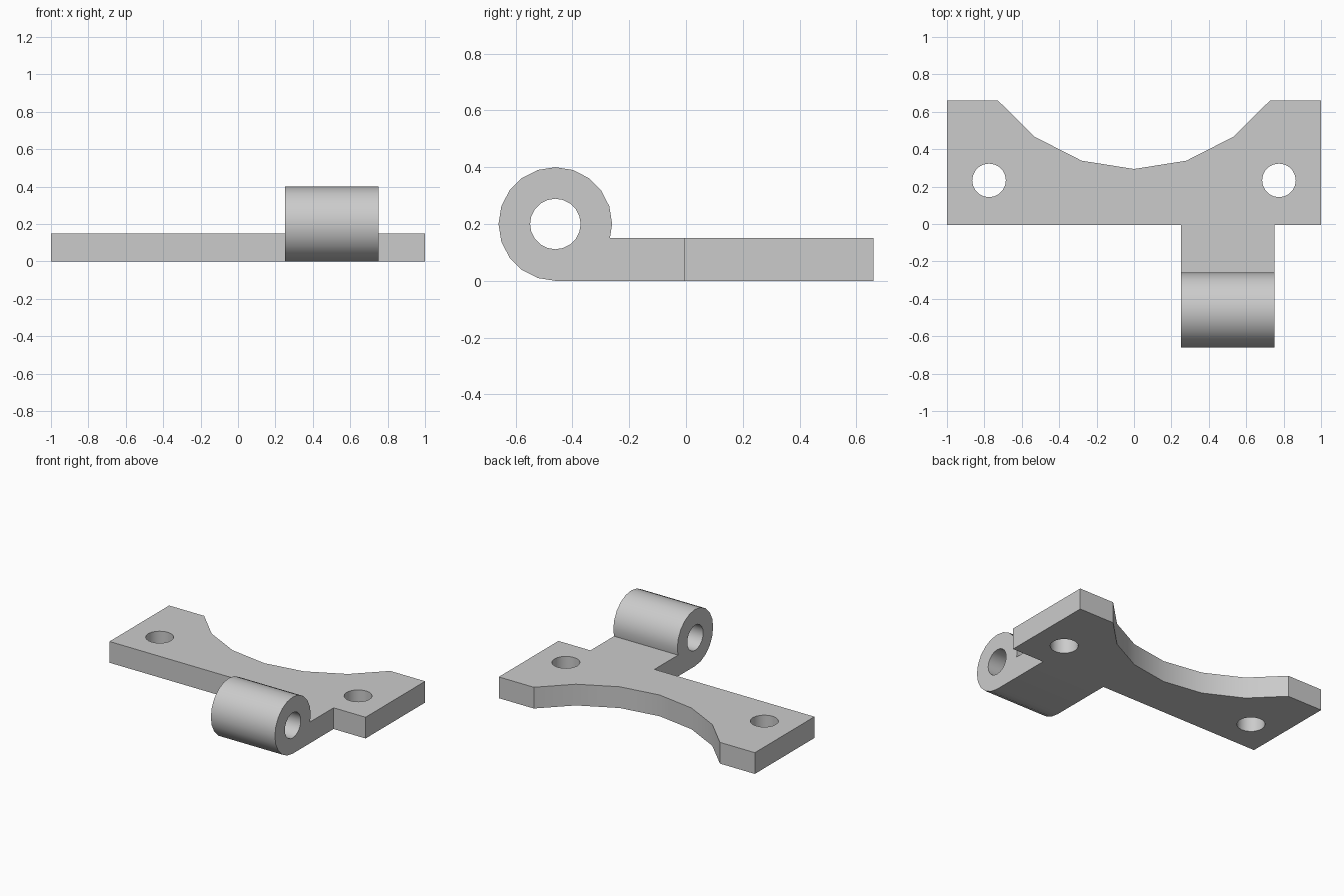
import bpy, bmesh
from math import sin, cos, radians
from mathutils import Matrix, Vector

cube = bpy.data.objects.get("Cube")
if cube:
    bpy.data.objects.remove(cube)

SIDES = 20
STEP = 360 / SIDES
THICK = 0.15
FRONT, BACK = -0.005, 0.66        # plate edges in y
PIN_Y, PIN_Z, PIN_R = -0.46, 0.2, 0.2

grey = bpy.data.materials.new("plain grey")
grey.use_nodes = True
colour = (0.6, 0.6, 0.6, 1)
grey.diffuse_color = colour
grey.node_tree.nodes["Principled BSDF"].inputs["Base Color"].default_value = colour


def arc(cx, cy, r, start, count, step=STEP):
    """Points on a circle, start and step in degrees."""
    return [(cx + r * cos(radians(start + i * step)),
             cy + r * sin(radians(start + i * step))) for i in range(count)]


def extrude_profile(name, loops, depth, matrix):
    """Fill an outline with its holes, extrude it along its normal and place it."""
    bm = bmesh.new()
    for loop in loops:
        verts = [bm.verts.new((u, v, 0)) for u, v in loop]
        for a, b in zip(verts, verts[1:] + verts[:1]):
            bm.edges.new((a, b))
    bmesh.ops.triangle_fill(bm, edges=bm.edges[:], use_beauty=True, normal=(0, 0, 1))
    result = bmesh.ops.extrude_face_region(bm, geom=bm.faces[:], use_keep_orig=True)
    top = [g for g in result["geom"] if isinstance(g, bmesh.types.BMVert)]
    bmesh.ops.translate(bm, verts=top, vec=(0, 0, depth))
    bmesh.ops.transform(bm, matrix=matrix, verts=bm.verts[:])
    bmesh.ops.recalc_face_normals(bm, faces=bm.faces[:])
    bmesh.ops.dissolve_limit(bm, angle_limit=0.01, verts=bm.verts[:], edges=bm.edges[:])
    mesh = bpy.data.meshes.new(name)
    bm.to_mesh(mesh)
    bm.free()
    mesh.materials.append(grey)
    obj = bpy.data.objects.new(name, mesh)
    bpy.context.collection.objects.link(obj)
    return obj


# Mounting plate: scooped back edge and two screw holes
scoop = arc(0, 1.2, 0.906, -2.5 * STEP - 0.5 * STEP, 7)
scoop[0], scoop[-1] = (-0.727, BACK), (0.727, BACK)
outline = [(-1, BACK), (-1, FRONT), (1, FRONT), (1, BACK)] + scoop[::-1]
# the arc runs along the bottom of its circle
outline[4:] = [(0.727, BACK)] + arc(0, 1.2, 0.906, -90 + 2 * STEP, 5, -STEP) + [(-0.727, BACK)]
holes = [arc(s * 0.775, 0.233, 0.09, 0, SIDES) for s in (-1, 1)]
plate = extrude_profile("mounting_plate", [outline] + holes, THICK, Matrix())

# Hinge knuckle: barrel profile running into a flat arm
barrel = arc(PIN_Y, PIN_Z, PIN_R, 0, SIDES * 3 // 4 + 1)
profile = barrel + [(FRONT, 0), (FRONT, THICK), (PIN_Y + 0.192, THICK)]
bore = arc(PIN_Y, PIN_Z, 0.089, 0, SIDES)
# profile u, v, depth map to y, z, x
sideways = Matrix(((0, 0, 1, 0.25), (1, 0, 0, 0), (0, 1, 0, 0), (0, 0, 0, 1)))
knuckle = extrude_profile("hinge_knuckle", [profile, bore], 0.5, sideways)

# Smooth the round walls, keep the rims sharp
for obj in (plate, knuckle):
    bpy.ops.object.select_all(action="DESELECT")
    obj.select_set(True)
    bpy.context.view_layer.objects.active = obj
    bpy.ops.object.shade_smooth_by_angle(angle=radians(30))
